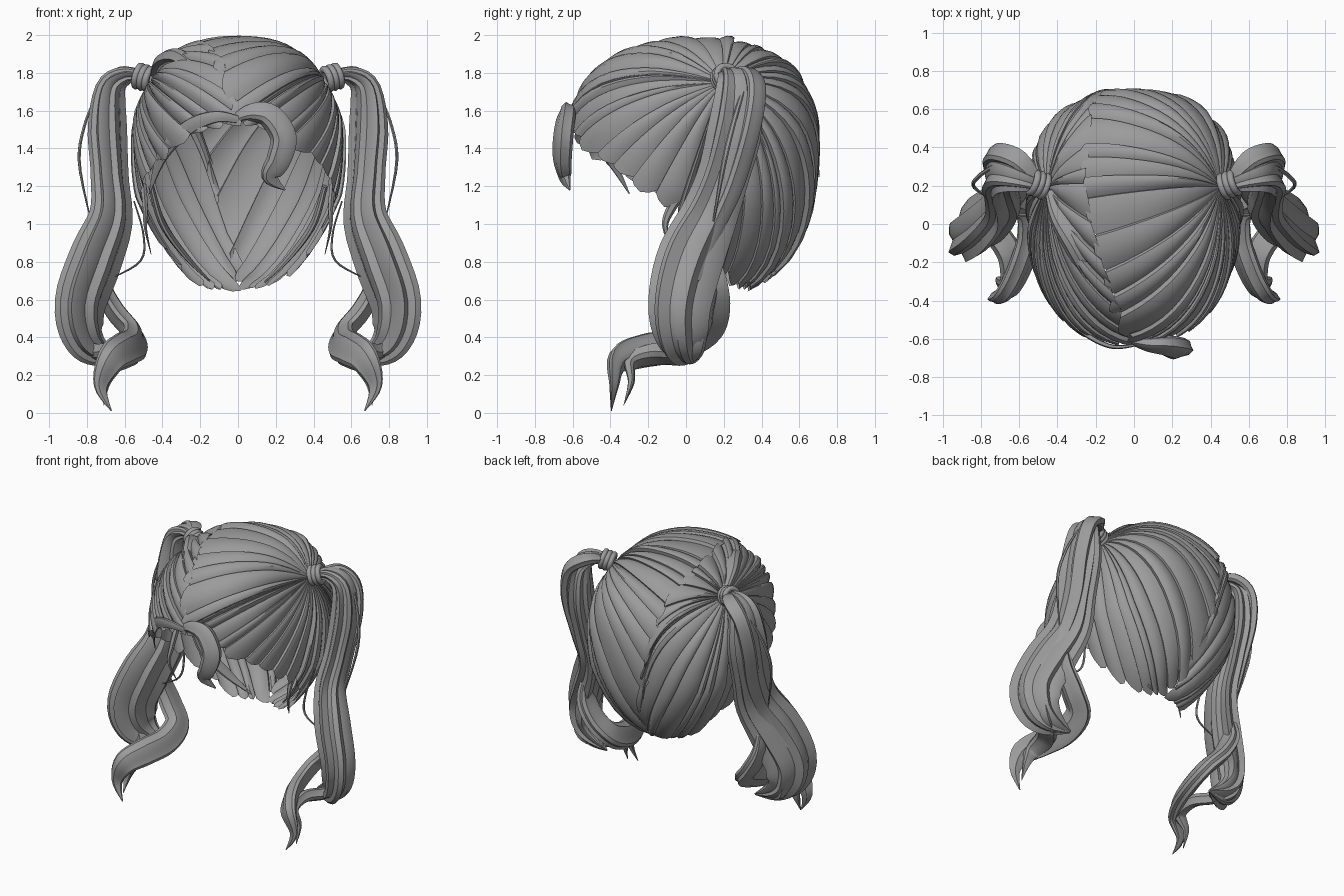
import bpy, math, random
from mathutils import Vector

if "Cube" in bpy.data.objects:
    bpy.data.objects.remove(bpy.data.objects["Cube"])

random.seed(4)
hair = bpy.data.materials.new("hair grey")
hair.diffuse_color = (0.33, 0.33, 0.33, 1)
hair.use_nodes = True
hair.node_tree.nodes["Principled BSDF"].inputs["Base Color"].default_value = hair.diffuse_color
CENTRE = Vector((0, 0.1, 1.4))
TIE = Vector((0.48, 0.2, 1.77))


def make(name, verts, faces, angle=35):
    me = bpy.data.meshes.new(name)
    me.from_pydata(verts, [], faces)
    me.materials.append(hair)
    ob = bpy.data.objects.new(name, me)
    bpy.context.collection.objects.link(ob)
    bpy.ops.object.select_all(action='DESELECT')
    ob.select_set(True)
    bpy.context.view_layer.objects.active = ob
    bpy.ops.object.shade_smooth_by_angle(angle=math.radians(angle))
    return ob


def spline(pts, u):
    """Catmull-Rom point at u in 0..1, any number of components."""
    n = len(pts) - 1
    s = min(max(u, 0), 1) * n
    i = min(int(s), n - 1)
    f = s - i
    p = [Vector(pts[min(max(j, 0), n)]) for j in range(i - 1, i + 3)]
    return 0.5 * (2 * p[1] + (p[2] - p[0]) * f + (2 * p[0] - 5 * p[1] + 4 * p[2] - p[3]) * f * f
                  + (3 * p[1] - p[0] - 3 * p[2] + p[3]) * f ** 3)


def on_head(d, lift=0):
    """Push a direction out to the rounded head shape, narrower at the nape."""
    ry = 0.6 if d.y > 0 else 0.73
    rz = 0.585 if d.z > 0 else 0.77
    e = 2.3
    k = (abs(d.x / 0.55) ** e + abs(d.y / ry) ** e + abs(d.z / rz) ** e) ** (-1 / e)
    p = CENTRE + d * k + d.normalized() * lift
    p.x *= 1 - 0.16 * min(max((1.15 - p.z) / 0.4, 0), 1)
    return p


def fan(name, side, outline, count):
    """Shingled locks sweeping from the tie to a closed outline."""
    verts, faces = [], []
    start = (TIE - CENTRE).normalized()
    start.x *= side
    steps, prof = 14, [(0, 0), (0.2, 0.55), (0.5, 1), (0.8, 1.05), (0.97, 0.85), (1, 0)]
    cuts = [(k + random.uniform(-0.35, 0.35)) / count for k in range(count)]
    cuts.append(cuts[0] + 1)
    for k in range(count):
        base = len(verts)
        amp = random.uniform(0.012, 0.034)
        tip = random.uniform(0.01, 0.06)
        for v, h in prof:
            u = (cuts[k] + (cuts[k + 1] - cuts[k]) * v) % 1
            goal = (spline(outline, u) - CENTRE).normalized()
            ang = start.angle(goal)
            # Back locks arc over the crown before hanging down
            low = min(max((0.75 - goal.z) / 1.4, 0), 1)
            bend = low * min(max(goal.y / 0.5, 0), 1)
            arc = Vector((-0.22 * side, 0.25, 0.22)) * bend
            for i in range(steps + 1):
                t = 0.03 + 0.97 * i / steps
                t *= 1 + tip * math.sin(math.pi * v)
                d = (start * math.sin((1 - t) * ang) + goal * math.sin(t * ang)) / math.sin(ang)
                d += arc * math.sin(math.pi * min(t, 1))
                verts.append(on_head(d.normalized(), amp * h * min(1, t * 2.5) - 0.012))
        w = steps + 1
        for j in range(len(prof) - 1):
            for i in range(steps):
                a = base + j * w + i
                q = (a, a + w, a + w + 1, a + 1)
                faces.append(q if side < 0 else q[::-1])
    make(name, verts, faces)


def lock(name, path, side=1, flat=0.6, ridges=5, steps=30, ref=(0, 1, 0), twist=0, depth=0.2):
    """Tapered ridged strand; path points are x, y, z, radius."""
    verts, faces = [], []
    ring = ridges * 3 if ridges > 2 else 6
    wide = Vector(ref)
    for i in range(steps + 1):
        u = i / steps
        p = spline(path, u)
        tan = (spline(path, u + 0.01) - spline(path, u - 0.01)).to_3d().normalized()
        wide = (wide - tan * wide.dot(tan)).normalized()
        thin = tan.cross(wide)
        for j in range(ring):
            a = 2 * math.pi * j / ring
            r = max(p[3], 0.002) * (1 - depth * (1, 0, 0.35)[j % 3] if ridges > 2 else 1)
            b = a + twist * u
            ca, sa = math.cos(b) * r, math.sin(b) * r * flat
            q = p.to_3d() + wide * ca + thin * sa
            verts.append((q.x * side, q.y, q.z))
    for i in range(steps):
        for j in range(ring):
            a, b = i * ring + j, i * ring + (j + 1) % ring
            f = (a, b, b + ring, a + ring)
            faces.append(f if side > 0 else f[::-1])
    ends = [tuple(range(ring))[::-1], tuple(range(steps * ring, steps * ring + ring))]
    faces += ends if side > 0 else [e[::-1] for e in ends]
    make(name, verts, faces)


# Scalp: the parting runs off-centre, the rim arches over the face
parting = [(-0.01, -0.63, 1.56), (-0.07, -0.45, 1.8), (-0.16, -0.2, 1.93), (-0.25, 0.1, 1.97),
           (-0.27, 0.35, 1.95), (-0.24, 0.58, 1.8), (-0.18, 0.69, 1.5), (-0.1, 0.68, 1.1),
           (-0.02, 0.5, 0.7)]
rim = [(0.08, 0.36, 0.64), (0.2, 0.27, 0.7), (0.36, 0.16, 0.89), (0.49, 0.02, 1.06),
       (0.51, -0.15, 1.17), (0.42, -0.36, 1.32), (0.27, -0.53, 1.46), (0.12, -0.61, 1.52)]
fan("right_scalp_hair", 1, parting + rim + parting[:1], 34)
fan("left_scalp_hair", -1, parting + [(-x, y, z) for x, y, z in rim] + parting[:1], 30)

# Fringe: one curled lock and one swept lock
lock("curled_fringe", [(-0.03, -0.61, 1.55, 0.02), (0.07, -0.63, 1.59, 0.05), (0.17, -0.635, 1.57, 0.07),
                       (0.24, -0.65, 1.46, 0.075), (0.215, -0.655, 1.34, 0.07),
                       (0.17, -0.64, 1.25, 0.05), (0.25, -0.615, 1.18, 0.004)],
     flat=0.7, ref=(0, 0.3, 1), ridges=4)
lock("swept_fringe", [(0.02, -0.63, 1.55, 0.02), (-0.12, -0.64, 1.57, 0.035), (-0.27, -0.56, 1.51, 0.045),
                      (-0.4, -0.42, 1.37, 0.04), (-0.47, -0.3, 1.16, 0.004)],
     flat=0.35, ref=(0, 0, 1), ridges=3)
# Raised lock on the smaller side of the parting
lock("crown_lock", [(-0.44, 0.17, 1.79, 0.03), (-0.39, 0.04, 1.86, 0.06), (-0.3, -0.1, 1.88, 0.08),
                    (-0.22, -0.25, 1.83, 0.07), (-0.12, -0.45, 1.73, 0.02)],
     flat=0.6, ref=(1, 0, 0), ridges=4)

for side, word in ((1, "right"), (-1, "left")):
    # Hair ties: three stacked rings
    for n in range(3):
        axis = Vector((0.85 * side, 0.3, 0.25)).normalized()
        pos = Vector((TIE.x * side, TIE.y, TIE.z)) + axis * (0.03 * n - 0.01)
        bpy.ops.mesh.primitive_torus_add(location=pos, rotation=axis.to_track_quat('Z', 'Y').to_euler(),
                                         major_radius=0.055, minor_radius=0.019,
                                         major_segments=18, minor_segments=8)
        ob = bpy.context.object
        ob.name = f"{word}_tie_{n}"
        ob.data.materials.append(hair)
        bpy.ops.object.shade_smooth_by_angle(angle=math.radians(60))

    # Pigtail: main body rolling outward and under
    lock(f"{word}_pigtail_body",
         [(0.48, 0.2, 1.77, 0.04), (0.58, 0.24, 1.79, 0.075), (0.67, 0.27, 1.72, 0.12),
          (0.69, 0.26, 1.5, 0.155), (0.68, 0.2, 1.25, 0.15), (0.675, 0.12, 1.02, 0.17),
          (0.76, 0.03, 0.8, 0.2), (0.84, -0.02, 0.58, 0.195), (0.825, -0.01, 0.42, 0.17),
          (0.75, 0.02, 0.33, 0.11), (0.61, 0.06, 0.28, 0.01)],
         side, flat=0.62, ridges=7, steps=44, twist=0.8, depth=0.24)
    # Inner curl that swings forward to the tip
    lock(f"{word}_pigtail_curl",
         [(0.72, 0.12, 0.85, 0.05), (0.72, 0.14, 0.68, 0.09), (0.65, 0.14, 0.54, 0.1),
          (0.56, 0.09, 0.43, 0.1), (0.55, -0.06, 0.36, 0.1), (0.6, -0.23, 0.33, 0.1),
          (0.67, -0.36, 0.28, 0.085), (0.725, -0.38, 0.14, 0.04), (0.67, -0.395, 0.01, 0.003)],
         side, flat=0.55, ridges=5, steps=40, ref=(0, 0.5, 1))
    # Lower roll joining body and curl
    lock(f"{word}_pigtail_roll",
         [(0.86, 0.05, 0.5, 0.05), (0.82, 0.02, 0.36, 0.08), (0.73, -0.04, 0.31, 0.08),
          (0.65, -0.16, 0.31, 0.08), (0.65, -0.29, 0.27, 0.06), (0.7, -0.29, 0.16, 0.03),
          (0.71, -0.33, 0.04, 0.002)], side, flat=0.6, ridges=4)
    # Upper overlay strand
    lock(f"{word}_pigtail_overlay",
         [(0.5, 0.22, 1.79, 0.03), (0.6, 0.33, 1.8, 0.06), (0.71, 0.37, 1.71, 0.06),
          (0.75, 0.34, 1.5, 0.06), (0.73, 0.25, 1.2, 0.06), (0.75, 0.14, 0.95, 0.05),
          (0.87, 0.06, 0.7, 0.02)], side, flat=0.6, ridges=4)
    # Loose wisps
    lock(f"{word}_outer_wisp", [(0.74, 0.3, 1.7, 0.01), (0.81, 0.25, 1.53, 0.014),
                                (0.84, 0.2, 1.32, 0.014), (0.77, 0.14, 0.98, 0.004)],
         side, ridges=2, steps=14)
    lock(f"{word}_temple_wisp", [(0.5, 0.0, 1.2, 0.03), (0.49, -0.08, 1.08, 0.025),
                                 (0.49, -0.11, 0.98, 0.015), (0.46, -0.06, 0.84, 0.003)],
         side, ridges=2, steps=14)
    lock(f"{word}_inner_wisp", [(0.55, 0.12, 1.12, 0.008), (0.5, 0.08, 0.94, 0.01),
                                (0.52, 0.05, 0.8, 0.01), (0.7, 0.05, 0.7, 0.004)],
         side, ridges=2, steps=14)
    # Nape lock along the lower rim
    lock(f"{word}_nape_lock", [(0.46, 0.12, 1.2, 0.04), (0.4, 0.17, 1.0, 0.05),
                               (0.27, 0.26, 0.82, 0.04), (0.12, 0.34, 0.67, 0.004)],
         side, flat=0.4, ridges=3, steps=16)
